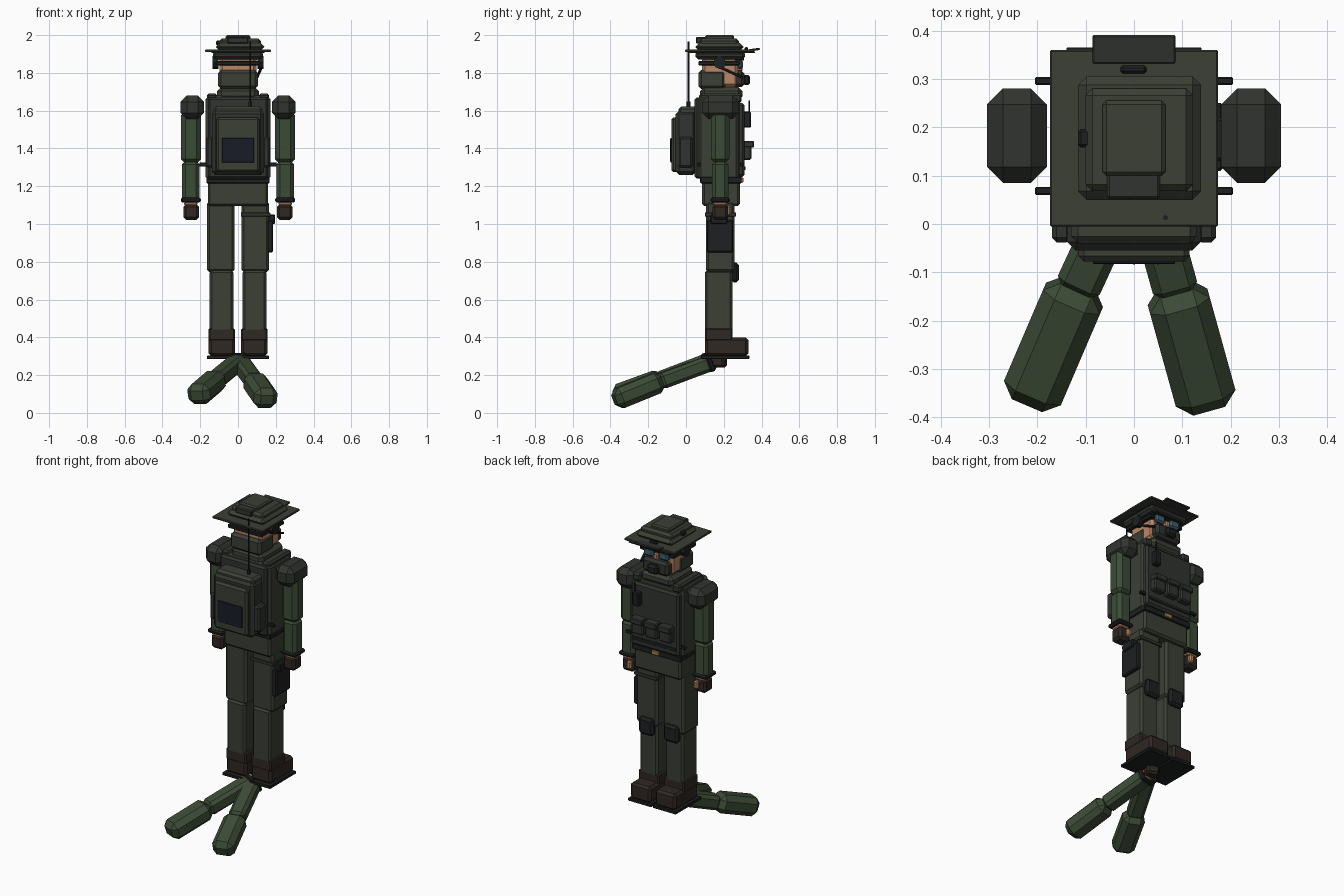
import bpy, bmesh
from mathutils import Vector, Matrix

if "Cube" in bpy.data.objects:
    bpy.data.objects.remove(bpy.data.objects["Cube"])


def material(name, r, g, b):
    m = bpy.data.materials.new(name)
    m.diffuse_color = (r, g, b, 1)
    m.use_nodes = True
    m.node_tree.nodes["Principled BSDF"].inputs["Base Color"].default_value = m.diffuse_color
    return m


FABRIC = material("olive_fabric", .043, .05, .036)
SLEEVE = material("green_sleeve", .045, .07, .037)
VEST = material("dark_vest", .03, .034, .028)
BLACK = material("black_gear", .013, .014, .015)
BOOT = material("brown_leather", .028, .021, .017)
SKIN = material("skin", .5, .24, .13)
LENS = material("blue_lens", .05, .12, .18)
PANEL = material("solar_panel", .01, .012, .02)
BRASS = material("brass", .4, .25, .06)


def block(name, size, matrix, mat, bevel):
    """Chamfered box placed by a matrix."""
    bm = bmesh.new()
    bmesh.ops.create_cube(bm, size=1)
    bmesh.ops.scale(bm, vec=size, verts=bm.verts)
    if bevel:
        bmesh.ops.bevel(bm, geom=bm.edges[:], offset=bevel, segments=1, affect='EDGES')
    bm.transform(matrix)
    me = bpy.data.meshes.new(name)
    bm.to_mesh(me)
    bm.free()
    me.materials.append(mat)
    ob = bpy.data.objects.new(name, me)
    bpy.context.collection.objects.link(ob)
    return ob


def box(name, x, y, z, mat=FABRIC, bevel=.006):
    lo, hi = Vector((x[0], y[0], z[0])), Vector((x[1], y[1], z[1]))
    return block(name, hi - lo, Matrix.Translation((lo + hi) / 2), mat, bevel)


def pair(name, x, y, z, mat=FABRIC, bevel=.006):
    box(name + "_right", x, y, z, mat, bevel)
    box(name + "_left", (-x[1], -x[0]), y, z, mat, bevel)


def segment(name, p, q, w, h, mat, bevel):
    """Chamfered box running from p to q."""
    p, q = Vector(p), Vector(q)
    d = (q - p).normalized()
    side = d.cross(Vector((0, 0, 1))).normalized()
    up = side.cross(d)
    rot = Matrix((side, up, -d)).transposed().to_4x4()
    block(name, Vector((w, h, (q - p).length)), Matrix.Translation((p + q) / 2) @ rot, mat, bevel)


def rod(name, loc, r, depth, axis, mat, sides=8):
    bm = bmesh.new()
    bmesh.ops.create_cone(bm, cap_ends=True, segments=sides, radius1=r, radius2=r, depth=depth)
    rot = Vector(axis).to_track_quat('Z', 'Y').to_matrix().to_4x4()
    bm.transform(Matrix.Translation(loc) @ rot)
    me = bpy.data.meshes.new(name)
    bm.to_mesh(me)
    bm.free()
    me.materials.append(mat)
    bpy.context.collection.objects.link(bpy.data.objects.new(name, me))


# Boots, legs and knee pads
pair("boot_sole", (.005, .165), (.08, .335), (.285, .303), BLACK, .003)
pair("boot_foot", (.015, .155), (.1, .33), (.3, .4), BOOT, .014)
pair("boot_shaft", (.017, .156), (.1, .245), (.38, .45), BOOT, .008)
pair("shin", (.025, .15), (.1, .245), (.43, .755), FABRIC, .012)
pair("thigh", (.018, .165), (.106, .258), (.745, 1.12), FABRIC, .014)
pair("knee_pad", (.035, .135), (.24, .28), (.69, .795), BLACK, .014)

# Holster on the right thigh
box("holster", (.155, .185), (.11, .25), (.85, 1.02), BLACK)
box("holster_top", (.155, .197), (.13, .22), (1.0, 1.05), BLACK)
box("holster_strap", (.015, .172), (.1, .265), (1.04, 1.06), VEST, .002)

# Hips, belt, torso and vest
box("hips", (-.16, .16), (.085, .285), (1.095, 1.24), FABRIC, .012)
box("belt", (-.168, .168), (.075, .295), (1.215, 1.25), BLACK, .004)
box("belt_buckle", (-.025, .025), (.285, .305), (1.22, 1.245), BRASS, .003)
box("torso", (-.172, .172), (.06, .285), (1.23, 1.68), FABRIC, .02)
box("vest_front", (-.165, .165), (.27, .31), (1.25, 1.64), VEST, .012)
box("vest_back", (-.16, .16), (.045, .09), (1.24, 1.67), VEST, .012)
pair("vest_strap", (.11, .165), (.07, .295), (1.64, 1.69), VEST, .01)
pair("side_buckle_back", (.165, .205), (.06, .077), (1.305, 1.325), BLACK, .003)
pair("side_buckle_front", (.165, .205), (.287, .304), (1.305, 1.325), BLACK, .003)
for i in range(3):
    x = -.095 + i * .095
    box(f"chest_pouch_{i}", (x - .04, x + .04), (.3, .348), (1.34, 1.435), VEST, .008)
    box(f"pouch_flap_{i}", (x - .042, x + .042), (.3, .36), (1.405, 1.44), VEST, .005)
box("vest_webbing", (-.15, .15), (.305, .315), (1.285, 1.305), BLACK, .002)
box("radio", (.085, .13), (.305, .345), (1.51, 1.595), BLACK, .006)
rod("radio_antenna", (.118, .335, 1.62), .004, .07, (0, 0, 1), BLACK, 6)

# Arms and hands
pair("shoulder_pad", (.18, .304), (.085, .28), (1.555, 1.68), VEST, .033)
pair("upper_arm", (.195, .302), (.132, .23), (1.32, 1.6), SLEEVE, .024)
pair("forearm", (.203, .297), (.137, .225), (1.12, 1.335), SLEEVE, .02)
pair("cuff", (.197, .303), (.13, .232), (1.115, 1.14), BLACK, .008)
pair("wrist", (.215, .285), (.145, .218), (1.095, 1.12), SKIN, .008)
pair("glove", (.207, .288), (.14, .222), (1.022, 1.105), BOOT, .014)
pair("thumb", (.215, .245), (.21, .238), (1.045, 1.095), SKIN, .008)

# Backpack facing the front of the frame
box("backpack", (-.138, .138), (-.055, .055), (1.26, 1.6), VEST, .018)
box("backpack_lid", (-.13, .13), (-.04, .06), (1.575, 1.622), FABRIC, .014)
box("backpack_pocket", (-.115, .115), (-.078, -.04), (1.275, 1.565), FABRIC, .012)
box("solar_panel", (-.085, .085), (-.083, -.07), (1.325, 1.455), PANEL, .002)
for i in (-1, 0, 1):
    box(f"solar_rib_{i + 1}", (i * .05 - .001, i * .05 + .001), (-.0845, -.08), (1.33, 1.45), BLACK, 0)
pair("pack_side_pouch", (.13, .17), (-.038, .035), (1.3, 1.46), VEST, .01)
rod("pack_antenna", (.065, .013, 1.79), .005, .35, (0, 0, 1), BLACK, 6)
rod("antenna_base", (.065, .013, 1.63), .011, .035, (0, 0, 1), BLACK, 6)

# Neck, head, mask and goggles
box("scarf", (-.11, .11), (.075, .3), (1.655, 1.725), FABRIC, .022)
box("neck", (-.075, .075), (.11, .25), (1.68, 1.76), FABRIC, .012)
box("head", (-.098, .098), (.085, .275), (1.725, 1.89), SKIN, .016)
box("head_wrap", (-.105, .105), (.065, .21), (1.715, 1.815), FABRIC, .016)
box("face_mask", (-.09, .09), (.2, .31), (1.725, 1.812), VEST, .016)
box("mask_filter", (-.035, .035), (.3, .34), (1.735, 1.79), BLACK, .012)
box("nose", (-.015, .015), (.27, .3), (1.81, 1.85), SKIN, .006)
box("goggle_strap", (-.118, .118), (.065, .285), (1.84, 1.862), BLACK, .004)
pair("goggle_lens", (.02, .085), (.27, .302), (1.82, 1.87), LENS, .01)
box("goggle_top", (-.1, .1), (.26, .308), (1.865, 1.88), BLACK, .004)
for s, side in ((-1, "left"), (1, "right")):
    rod("ear_cup_" + side, (s * .118, .178, 1.855), .034, .032, (1, 0, 0), BLACK)
segment("microphone_boom", (.125, .18, 1.83), (.1, .3, 1.775), .012, .012, BLACK, .002)

# Wide hat with stacked crown
box("hat_band", (-.132, .132), (.05, .312), (1.872, 1.915), VEST, .014)
box("hat_brim", (-.174, .174), (-.005, .36), (1.91, 1.923), FABRIC, .003)
box("brim_under", (-.14, .14), (.01, .365), (1.905, 1.913), VEST, .002)
block("brim_tip", Vector((.172, .06, .012)),
      Matrix.Translation((0, .361, 1.923)) @ Matrix.Rotation(.15, 4, 'X'), VEST, .003)
box("crown_base", (-.116, .139), (.05, .305), (1.918, 1.957), FABRIC, .018)
box("crown", (-.1, .122), (.068, .28), (1.94, 1.982), FABRIC, .014)
box("crown_top", (-.065, .065), (.1, .255), (1.97, 2.0), FABRIC, .008)
box("crown_rear_patch", (-.056, .054), (.052, .127), (1.955, 1.99), VEST, .005)
box("hat_clip_front", (-.028, .026), (.311, .328), (1.92, 1.937), BLACK, .005)
box("hat_clip_side", (-.116, -.082), (.158, .196), (1.945, 1.972), BLACK, .006)

# Loose pair of sleeved arms below the boots
loose = (("left", (0, .12, .272), (-.118, -.135, .175), (-.218, -.368, .09), (.012, .2, .29)),
         ("right", (.015, .12, .262), (.087, -.14, .165), (.153, -.378, .068), (.03, .21, .27)))
for side, wrist, elbow, end, tip in loose:
    segment(f"loose_forearm_{side}", wrist, elbow, .095, .085, SLEEVE, .018)
    e, n = Vector(elbow), Vector(end)
    segment(f"loose_sleeve_{side}", e - (n - e) * .03, end, .128, .112, SLEEVE, .03)
    w = Vector(wrist)
    d = (w - e).normalized()
    segment(f"loose_cuff_{side}", w - d * .012, w + d * .012, .1, .09, BLACK, .006)
    segment(f"loose_wrist_{side}", w + d * .005, w + d * .03, .07, .065, SKIN, .006)
    segment(f"loose_glove_{side}", w + d * .025, tip, .075, .06, BOOT, .012)
